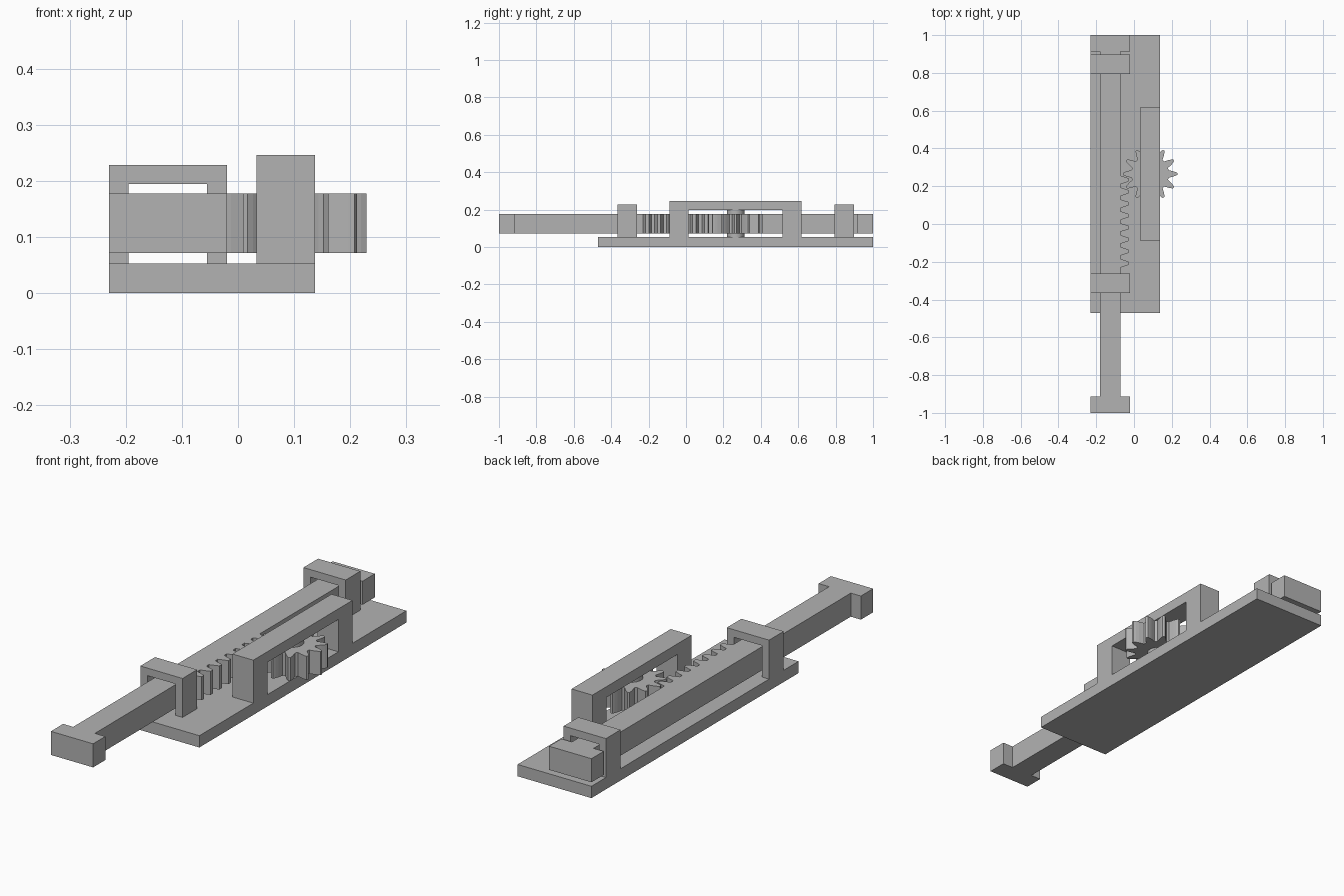
import bpy
import bmesh
from math import cos, sin, pi
from mathutils import Vector

default = bpy.data.objects.get("Cube")
if default:
    bpy.data.objects.remove(default, do_unlink=True)

# Single plain grey
grey = bpy.data.materials.new("plain_grey")
grey.use_nodes = True
colour = (0.45, 0.45, 0.45, 1)
grey.diffuse_color = colour
grey.node_tree.nodes["Principled BSDF"].inputs["Base Color"].default_value = colour


def prism(name, outline, place, push):
    """Extrude a closed 2D outline; place maps (u, v) to 3D, push is the sweep."""
    bm = bmesh.new()
    face = bm.faces.new([bm.verts.new(place(u, v)) for u, v in outline])
    swept = bmesh.ops.extrude_face_region(bm, geom=[face])["geom"]
    moved = [g for g in swept if isinstance(g, bmesh.types.BMVert)]
    bmesh.ops.translate(bm, verts=moved, vec=Vector(push))
    bmesh.ops.recalc_face_normals(bm, faces=bm.faces)
    mesh = bpy.data.meshes.new(name)
    bm.to_mesh(mesh)
    bm.free()
    mesh.materials.append(grey)
    obj = bpy.data.objects.new(name, mesh)
    bpy.context.collection.objects.link(obj)
    return obj


def arch(a0, a1, leg, z0, z1, beam):
    """Outline of an upside-down U."""
    return [(a0, z0), (a0 + leg, z0), (a0 + leg, z1 - beam), (a1 - leg, z1 - beam),
            (a1 - leg, z0), (a1, z0), (a1, z1), (a0, z1)]


BASE_TOP = 0.053
LEFT, RIGHT = -0.23, 0.137
RACK_Z, RACK_H = 0.071, 0.106
GEAR_X, GEAR_Y, TEETH = 0.085, 0.265, 12
PITCH = 0.063

# Base plate
prism("base_plate", [(LEFT, -0.47), (RIGHT, -0.47), (RIGHT, 1), (LEFT, 1)],
      lambda u, v: (u, v, 0), (0, 0, BASE_TOP))

# Two guides around the rack
for name, y in (("front_guide", -0.365), ("rear_guide", 0.793)):
    prism(name, arch(LEFT, -0.02, 0.035, BASE_TOP, 0.228, 0.034),
          lambda u, v: (u, y, v), (0, 0.104, 0))

# Bridge over the gear
prism("gear_bridge", arch(-0.087, 0.617, 0.1, BASE_TOP, 0.246, 0.048),
      lambda u, v: (0.033, u, v), (0.104, 0, 0))

# Sliding rack with T-shaped ends and a row of teeth
bar_l, bar_r, tip_x = -0.18, -0.072, -0.029
rack = [(LEFT, -1), (-0.02, -1), (-0.02, -0.913), (bar_r, -0.913)]
for i in reversed(range(8)):
    y = GEAR_Y - PITCH * (i + 0.5)
    rack += [(bar_r, y - 0.023), (tip_x, y - 0.009), (tip_x, y + 0.009), (bar_r, y + 0.023)]
rack += [(bar_r, 0.913), (-0.02, 0.913), (-0.02, 1), (LEFT, 1), (LEFT, 0.913),
         (bar_l, 0.913), (bar_l, -0.913), (LEFT, -0.913)]
prism("sliding_rack", rack, lambda u, v: (u, v, RACK_Z), (0, 0, RACK_H))

# Pinion gear: each tooth is (radius, half width), mirrored about its axis
flank = [(0.098, 0.020), (0.108, 0.0175), (0.121, 0.0145), (0.134, 0.010), (0.144, 0.005)]
gear = []
for i in range(TEETH):
    a = 2 * pi * i / TEETH
    for r, w in [(r, -w) for r, w in flank] + flank[::-1]:
        gear.append((r * cos(a) - w * sin(a), r * sin(a) + w * cos(a)))
prism("pinion_gear", gear, lambda u, v: (GEAR_X + u, GEAR_Y + v, RACK_Z), (0, 0, RACK_H))

# Axle between base and bridge
circle = [(0.047 * cos(2 * pi * i / 32), 0.047 * sin(2 * pi * i / 32)) for i in range(32)]
axle = prism("gear_axle", circle, lambda u, v: (GEAR_X + u, GEAR_Y + v, BASE_TOP),
             (0, 0, 0.145))

# Smooth the round axle, keep its rims sharp
bpy.ops.object.select_all(action="DESELECT")
axle.select_set(True)
bpy.context.view_layer.objects.active = axle
bpy.ops.object.shade_smooth_by_angle(angle=pi / 6)
